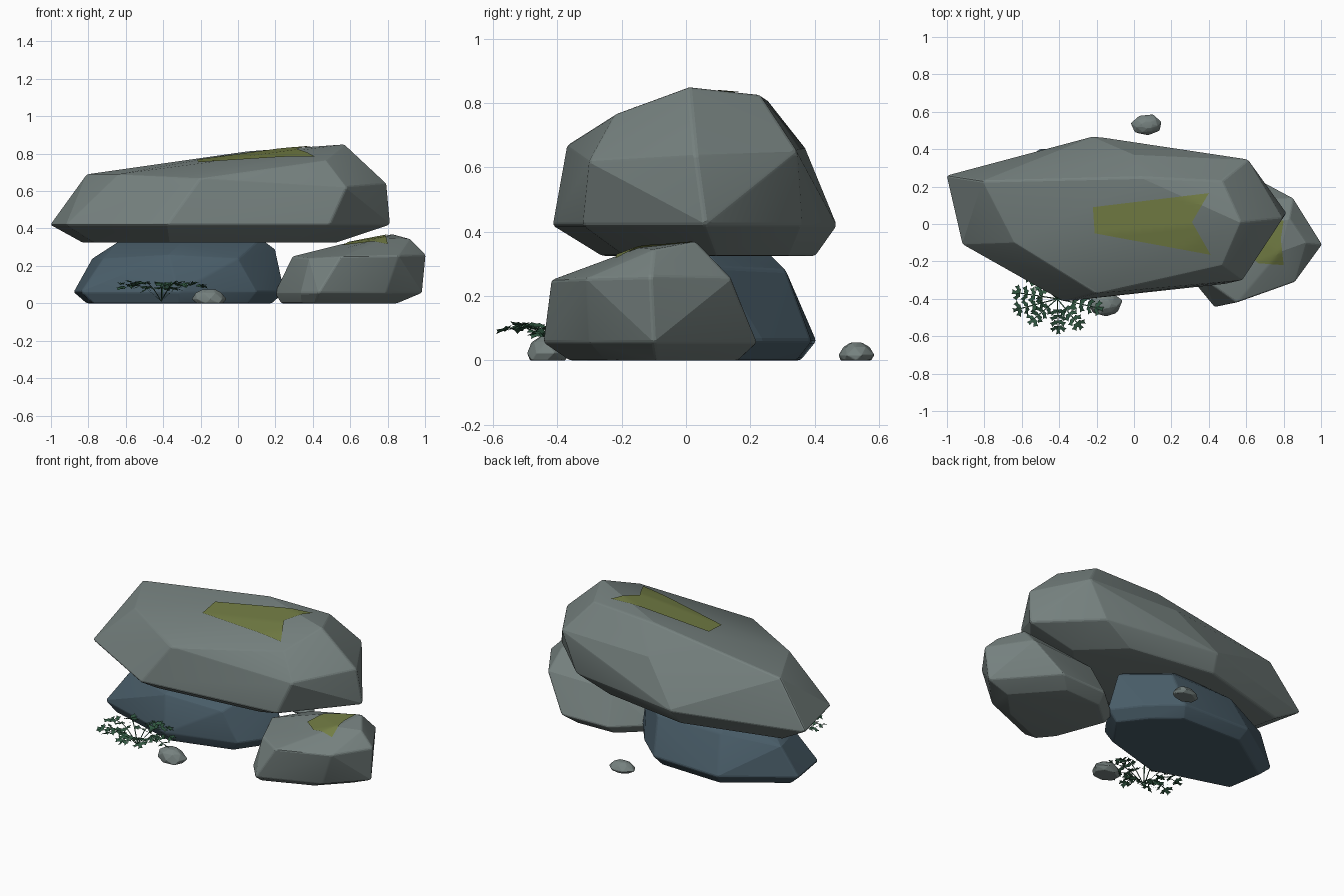
import bpy, bmesh, math, random
from mathutils import Vector
from mathutils.bvhtree import BVHTree

random.seed(4)
cube = bpy.data.objects.get("Cube")
if cube:
    bpy.data.objects.remove(cube)


def material(name, color):
    mat = bpy.data.materials.new(name)
    mat.use_nodes = True
    mat.diffuse_color = (*color, 1)
    shader = next(n for n in mat.node_tree.nodes if n.type == "BSDF_PRINCIPLED")
    shader.inputs["Base Color"].default_value = (*color, 1)
    shader.inputs["Roughness"].default_value = 0.9
    return mat


stone = material("grey stone", (0.18, 0.22, 0.212))
slate = material("blue slate", (0.066, 0.108, 0.138))
moss = material("olive moss", (0.17, 0.205, 0.058))
leaf = material("fern green", (0.03, 0.095, 0.052))


def finish(name, bm, mat, smooth=False):
    mesh = bpy.data.meshes.new(name)
    bm.to_mesh(mesh)
    mesh.materials.append(mat)
    obj = bpy.data.objects.new(name, mesh)
    bpy.context.collection.objects.link(obj)
    if smooth:
        bpy.ops.object.select_all(action="DESELECT")
        obj.select_set(True)
        bpy.context.view_layer.objects.active = obj
        bpy.ops.object.shade_smooth_by_angle(angle=math.radians(11))
    return obj


def rock(name, points, mat, bevel):
    """Faceted stone: convex hull with chipped, bevelled edges."""
    bm = bmesh.new()
    for p in points:
        bm.verts.new(p)
    hull = bmesh.ops.convex_hull(bm, input=bm.verts)
    spare = {v for v in hull["geom_interior"] + hull["geom_unused"]
             if isinstance(v, bmesh.types.BMVert)}
    bmesh.ops.delete(bm, geom=list(spare), context="VERTS")
    bmesh.ops.dissolve_limit(bm, angle_limit=math.radians(1),
                             verts=bm.verts, edges=bm.edges)
    edges = [e for e in bm.edges if e.calc_face_angle(0) > math.radians(20)]
    bmesh.ops.bevel(bm, geom=edges, offset=bevel, segments=2, profile=0.5,
                    affect="EDGES", clamp_overlap=True)
    bmesh.ops.recalc_face_normals(bm, faces=bm.faces)
    obj = finish(name, bm, mat, smooth=True)
    bm.free()
    return obj


def boulder(name, belly, belly_z, base_z, crown, mat, bevel, pivot, shrink):
    """Belly outline, a copy shrunk towards the pivot as base, crown corners."""
    points = [(x, y, belly_z) for x, y in belly]
    points += [(*Vector(pivot).lerp(Vector(p), shrink), base_z) for p in belly]
    return rock(name, points + crown, mat, bevel)


def moss_patch(name, outline, host):
    """Thin moss sheet draped over the top of a stone."""
    src = bmesh.new()
    src.from_mesh(host.data)
    tree = BVHTree.FromBMesh(src)
    bm = bmesh.new()
    bm.faces.new([bm.verts.new((x, y, 0)) for x, y in outline])
    bmesh.ops.triangulate(bm, faces=bm.faces)
    bmesh.ops.subdivide_edges(bm, edges=bm.edges, cuts=9, use_grid_fill=True)
    for v in bm.verts:
        hit = tree.ray_cast(Vector((v.co.x, v.co.y, 2)), Vector((0, 0, -1)))[0]
        if hit:
            v.co.z = hit.z + 0.006
    bmesh.ops.recalc_face_normals(bm, faces=bm.faces)
    if sum(f.normal.z for f in bm.faces) < 0:
        bmesh.ops.reverse_faces(bm, faces=bm.faces)
    finish(name, bm, moss, smooth=True)
    bm.free()
    src.free()


# Large slab resting on top
slab = boulder(
    "top_boulder",
    [(-1.005, .26), (-.22, .47), (.5, .36), (.815, .06), (.49, -.32),
     (-.38, -.415), (-.92, -.11)], .42, .325,
    [(-.81, .23, .69), (-.64, -.1, .69), (-.4, .15, .738), (-.2, -.37, .67),
     (-.02, -.23, .724), (.47, -.22, .765), (.58, -.3, .62), (.795, .03, .64),
     (.61, .345, .65), (.57, .01, .85), (.47, .23, .825), (.04, .25, .812),
     (0, .37, .66)],
    stone, .009, (-.32, .2), .75)
moss_patch("top_moss", [(-.22, .09), (.4, .165), (.31, .01), (.41, -.165),
                        (-.21, -.05)], slab)

# Blue stone carrying the slab
boulder(
    "lower_boulder",
    [(-.88, .15), (-.5, .405), (-.05, .39), (.12, .24), (.25, .07),
     (.1, -.14), (-.32, -.26), (-.84, -.1)], .06, 0,
    [(-.78, .18, .24), (-.64, .1, .33), (-.72, -.04, .24), (-.37, -.19, .26),
     (0, -.16, .24), (-.45, .31, .28), (-.02, .31, .28), (.2, .1, .29),
     (.12, .05, .35), (-.1, .24, .35), (-.5, .22, .35), (-.3, -.07, .33)],
    slate, .009, (-.3, 0), .88)

# Smaller grey stone leaning at the side
side = boulder(
    "side_boulder",
    [(.195, .04), (.335, -.33), (.43, -.445), (.79, -.3), (.985, -.1),
     (.7, .22), (.39, .21)], .055, 0,
    [(.29, -.08, .25), (.38, -.3, .24), (.55, -.42, .25), (.86, -.31, .255),
     (1.005, -.11, .26), (.85, .14, .255), (.83, .03, .37), (.78, -.15, .35),
     (.92, -.1, .345), (.6, -.23, .302), (.55, -.02, .315), (.42, .12, .25)],
    stone, .008, (.36, -.06), .79)
moss_patch("side_moss", [(.56, -.12), (.665, -.21), (.8, -.22), (.785, -.08),
                         (.8, .02), (.6, 0)], side)


# Pebbles
def pebble(name, x, y, rx, ry, height):
    points = []
    for level, spread in ((0, .85), (.3, 1), (.75, .75), (1, .35)):
        for i in range(7):
            a = math.tau * i / 7 + level
            r = spread * random.uniform(.88, 1.08)
            points.append((x + rx * r * math.cos(a), y + ry * r * math.sin(a),
                           height * level))
    rock(name, points, stone, .003)


pebble("front_pebble", -.155, -.43, .095, .07, .075)
pebble("back_pebble", .07, .53, .085, .057, .055)

# Fern: arching fronds with paired three-pointed leaflets
bm = bmesh.new()
root = Vector((-.41, -.4, .01))
up = Vector((0, 0, 1))


def leaflet(at, direction, size):
    roll = random.uniform(-.7, .7)
    wide = (direction.cross(up).normalized() + up * roll).normalized()
    shape = [(0, 0), (.4, .35), (.6, .2), (1.1, .35), (1, 0), (1.1, -.3),
             (.6, -.2), (.4, -.35)]
    bm.faces.new([bm.verts.new(at + size * (a * direction + b * wide))
                  for a, b in shape])


fronds = 10
for k in range(fronds):
    angle = math.tau * (k + .5) / fronds + random.uniform(-.12, .12)
    out = Vector((math.cos(angle), math.sin(angle) * .72, 0))
    across = out.cross(up).normalized()
    reach = random.uniform(.19, .215)
    peak = random.uniform(.08, .105)

    def stem(t):
        return root + out * reach * t + up * peak * math.sin(min(t * 2.1, 2))

    steps = 5
    for i in range(steps):
        a, b = stem(i / steps), stem((i + 1) / steps)
        w = across * .003
        bm.faces.new([bm.verts.new(p) for p in (a - w, a + w, b + w, b - w)])
        if i > 0:
            for s in (-1, 1):
                way = (out.normalized() * .6 + across * s
                       + up * random.uniform(-.4, .25)).normalized()
                leaflet(b, way, .041)
    leaflet(stem(1), (out.normalized() - up * .3).normalized(), .042)
bmesh.ops.recalc_face_normals(bm, faces=bm.faces)
finish("fern", bm, leaf)
bm.free()
